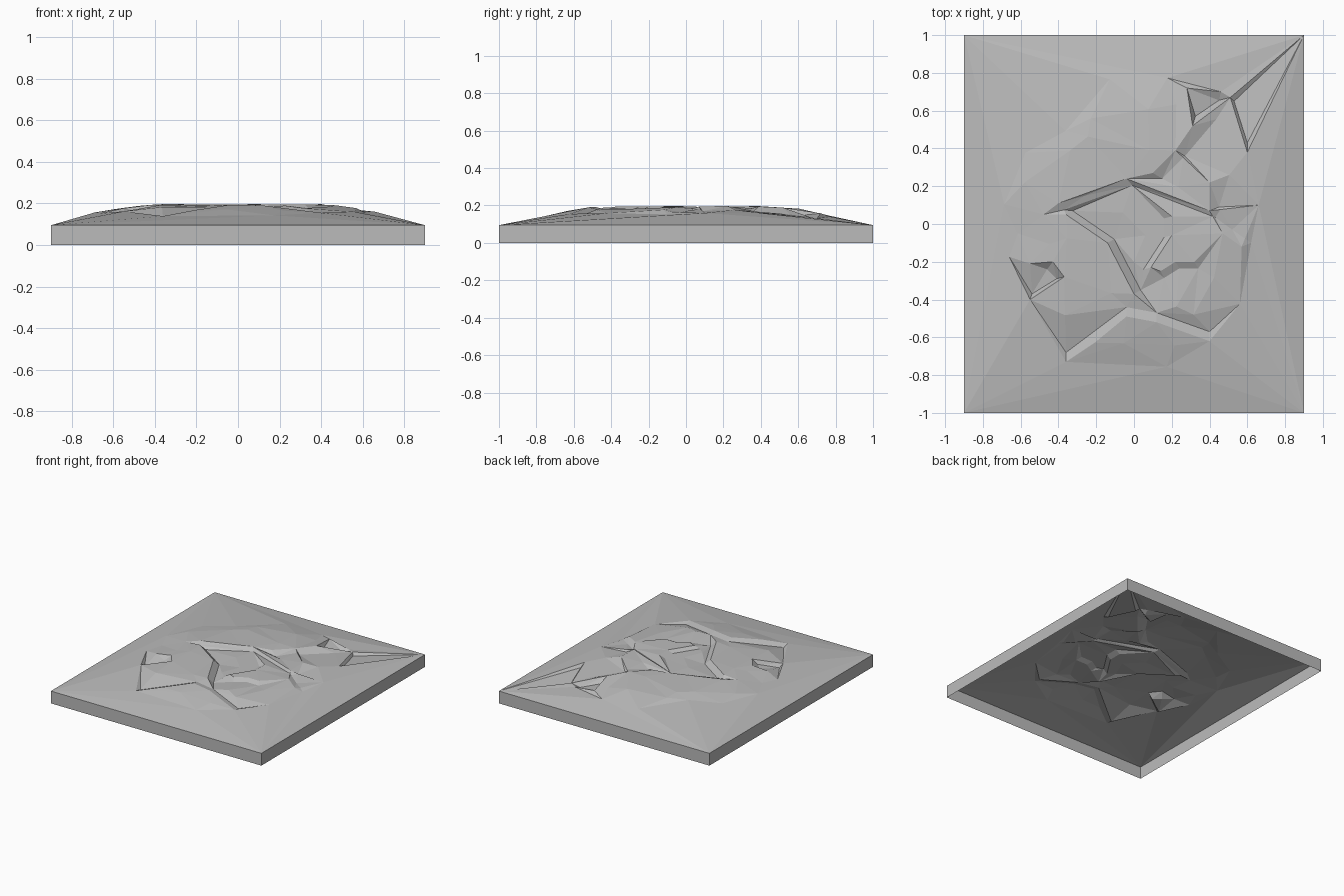
import bpy
import bmesh
import math
import random
from mathutils import Vector, geometry

random.seed(4)
old = bpy.data.objects.get("Cube")
if old:
    bpy.data.objects.remove(old, do_unlink=True)

HALF_X, HALF_Y, RIM = 0.9, 1.0, 0.095

stone = bpy.data.materials.new("stone grey")
stone.use_nodes = True
grey = (0.5, 0.5, 0.5, 1)
stone.diffuse_color = grey
stone.node_tree.nodes["Principled BSDF"].inputs["Base Color"].default_value = grey


def finish(bm, name):
    mesh = bpy.data.meshes.new(name)
    bm.to_mesh(mesh)
    bm.free()
    mesh.materials.append(stone)
    obj = bpy.data.objects.new(name, mesh)
    bpy.context.collection.objects.link(obj)
    return obj


def mound(x, y):
    """Height of the gentle mound, falling to the rim at the edges."""
    inward = max(0, 1 - math.hypot(x / HALF_X, y / HALF_Y))
    return RIM + 0.1 * math.sin(min(inward / 0.58, 1) * math.pi / 2)


points, heights, edges = [], [], []


def add_point(x, y, z):
    points.append(Vector((x, y)))
    heights.append(z)
    return len(points) - 1


def add_line(path, shift=(0, 0), drop=0.0):
    ids = [add_point(x + shift[0], y + shift[1], mound(x, y) - drop) for x, y in path]
    edges.extend(zip(ids, ids[1:]))


def cliff(path, shift, drop):
    """A crest line with a lower line beside it, making a steep broken step."""
    add_line(path)
    add_line(path, shift, drop)


# Outer corners of the ground sheet
for sx, sy in ((-1, -1), (1, -1), (1, 1), (-1, 1)):
    add_point(sx * HALF_X, sy * HALF_Y, RIM)

# Central hollow: left, back and right walls
cliff([(-0.36, 0.05), (-0.14, -0.1), (0, -0.37)], (0.035, 0.02), 0.035)
cliff([(-0.4, 0.11), (-0.04, 0.24), (0.4, 0.07)], (0.03, -0.035), 0.018)
cliff([(0.2, 0.04), (0.2, -0.06), (0.09, -0.23)], (-0.04, -0.01), 0.02)

# Steps beside the hollow
cliff([(0.14, -0.25), (0.22, -0.2), (0.32, -0.2)], (0.02, -0.035), 0.018)
cliff([(0.1, 0.27), (0.22, 0.39)], (0.05, -0.03), 0.025)
add_line([(0.22, 0.39), (0.4, 0.22)], drop=-0.004)

# Right notch
cliff([(0.4, 0.07), (0.47, -0.05), (0.57, -0.12)], (0.05, 0.02), 0.025)
add_line([(0.4, 0.07), (0.66, 0.1), (0.57, -0.12)])

# Back right notch
add_line([(0.28, 0.72), (0.31, 0.52), (0.51, 0.67), (0.6, 0.38)], drop=-0.008)
add_line([(0.28, 0.72), (0.46, 0.7), (0.51, 0.67)])
add_line([(0.325, 0.57), (0.45, 0.655)], drop=0.03)
add_line([(0.53, 0.65), (0.6, 0.43)], drop=0.01)

# Left notch
add_line([(-0.55, -0.21), (-0.43, -0.2), (-0.37, -0.28), (-0.55, -0.4)])
add_line([(-0.46, -0.24), (-0.41, -0.29), (-0.54, -0.37)], drop=0.03)

# Front ridge
cliff([(-0.36, -0.73), (-0.04, -0.49), (0.12, -0.52), (0.4, -0.62)], (0, 0.05), 0.012)

# Hollow floor and irregular facets across the mound
for x, y in ((-0.06, 0.06), (0.06, -0.06), (0, -0.2)):
    add_point(x, y, mound(x, y) - 0.02)
for scale, count in ((0.36, 9), (0.5, 13), (0.64, 16), (0.78, 13)):
    for i in range(count):
        angle = math.tau * (i + random.uniform(-0.4, 0.4)) / count
        size = scale + random.uniform(-0.05, 0.05)
        spot = Vector((HALF_X * size * math.cos(angle), HALF_Y * size * math.sin(angle)))
        if min((spot - p).length for p in points) > 0.09:
            add_point(spot.x, spot.y, mound(*spot) + random.uniform(-0.009, 0.004))

# Triangulated ground sheet
flat, _, faces, sources, _, _ = geometry.delaunay_2d_cdt(points, edges, [], 0, 0.0001)
bm = bmesh.new()
verts = []
for co, source in zip(flat, sources):
    z = heights[source[0]] if source else mound(*co) - 0.01
    verts.append(bm.verts.new((co.x, co.y, z)))
for face in faces:
    bm.faces.new([verts[i] for i in face])
bmesh.ops.recalc_face_normals(bm, faces=bm.faces)
if sum(f.normal.z for f in bm.faces) < 0:
    bmesh.ops.reverse_faces(bm, faces=bm.faces)
finish(bm, "ground_surface")

# Side walls, open underneath
bm = bmesh.new()
bmesh.ops.create_cube(bm, size=1)
caps = [f for f in bm.faces if abs(f.normal.z) > 0.5]
bmesh.ops.delete(bm, geom=caps, context="FACES_ONLY")
bmesh.ops.scale(bm, vec=(HALF_X * 2, HALF_Y * 2, RIM), verts=bm.verts)
bmesh.ops.translate(bm, vec=(0, 0, RIM / 2), verts=bm.verts)
finish(bm, "side_walls")
